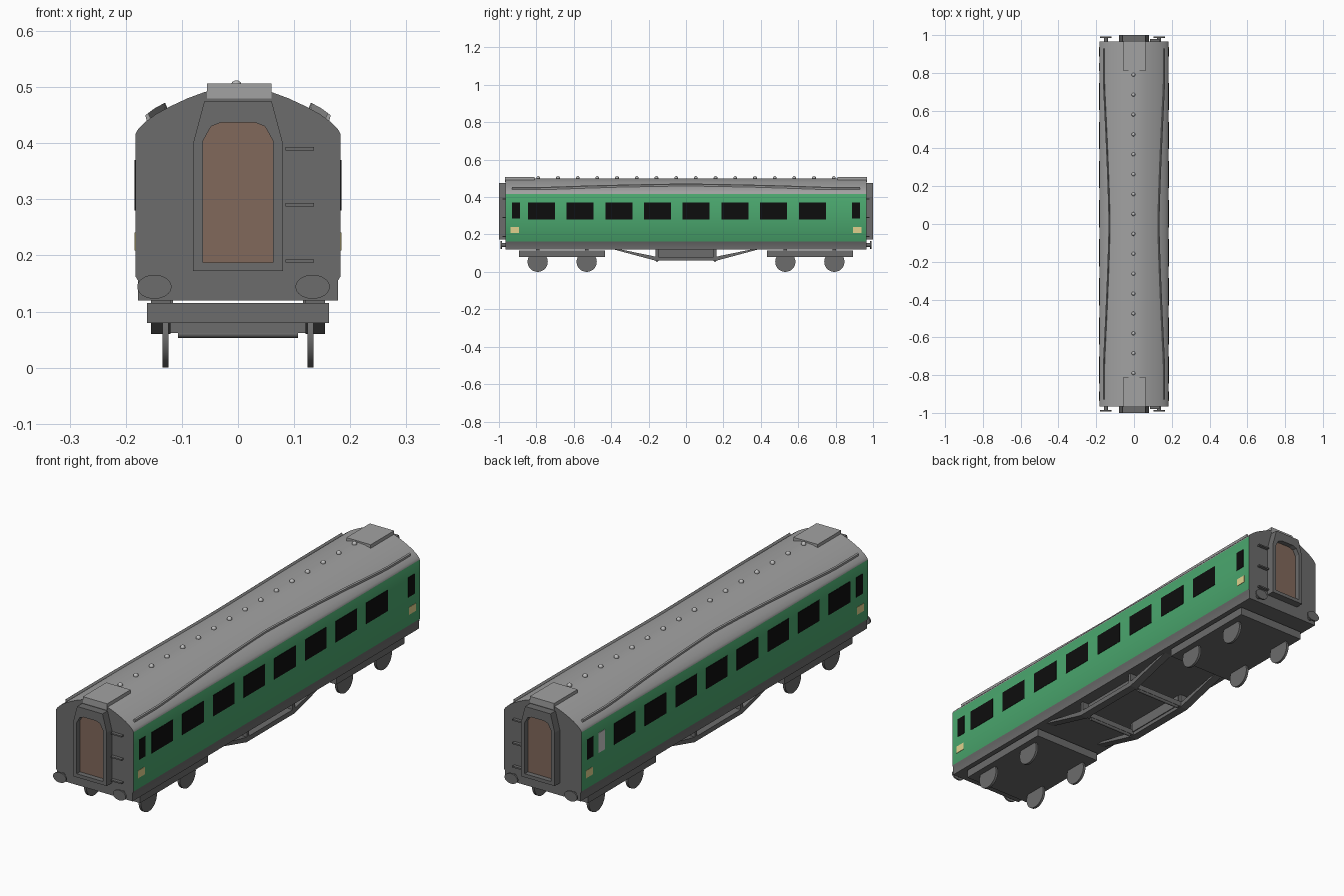
import bpy, bmesh, math
from mathutils import Vector, Matrix

if "Cube" in bpy.data.objects:
    bpy.data.objects.remove(bpy.data.objects["Cube"])


def material(name, r, g, b):
    m = bpy.data.materials.new(name)
    m.diffuse_color = (r, g, b, 1)
    m.use_nodes = True
    m.node_tree.nodes["Principled BSDF"].inputs["Base Color"].default_value = m.diffuse_color
    return m


GREEN = material("green_paint", .069, .385, .155)
ROOF = material("roof_grey", .36, .36, .36)
DARK = material("dark_grey", .15, .15, .15)
BLACK = material("window_black", .004, .004, .004)
CREAM = material("cream_panel", .75, .64, .27)
BROWN = material("brown_door", .22, .14, .105)
FROST = material("frosted_glass", .6, .6, .6)
VENT = material("vent_grey", .5, .5, .5)


def finish(name, bm, mats, smooth=None):
    bmesh.ops.recalc_face_normals(bm, faces=bm.faces)
    me = bpy.data.meshes.new(name)
    bm.to_mesh(me)
    bm.free()
    for m in mats:
        me.materials.append(m)
    ob = bpy.data.objects.new(name, me)
    bpy.context.collection.objects.link(ob)
    if smooth:
        bpy.ops.object.select_all(action='DESELECT')
        ob.select_set(True)
        bpy.context.view_layer.objects.active = ob
        bpy.ops.object.shade_smooth_by_angle(angle=math.radians(smooth))
    return ob


def box(name, x0, x1, y0, y1, z0, z1, mat):
    bm = bmesh.new()
    bmesh.ops.create_cube(bm, size=1)
    for v in bm.verts:
        v.co = Vector((x0 + (v.co.x + .5) * (x1 - x0), y0 + (v.co.y + .5) * (y1 - y0),
                       z0 + (v.co.z + .5) * (z1 - z0)))
    return finish(name, bm, [mat])


def prism(bm, pts, a, b, axis):
    # extrude a flat outline between a and b along x or y
    put = (lambda p, t: (t, p[0], p[1])) if axis == 'x' else (lambda p, t: (p[0], t, p[1]))
    lo = [bm.verts.new(put(p, a)) for p in pts]
    hi = [bm.verts.new(put(p, b)) for p in pts]
    bm.faces.new(lo)
    bm.faces.new(hi[::-1])
    n = len(pts)
    for i in range(n):
        bm.faces.new((lo[i], lo[(i + 1) % n], hi[(i + 1) % n], hi[i]))


def mirrored(half):
    return half + [(-x, z) for x, z in reversed(half) if x > 0]


def disc(name, centre, rad, depth, axis, mat, squash=1, seg=32):
    bm = bmesh.new()
    bmesh.ops.create_cone(bm, cap_ends=True, segments=seg, radius1=rad, radius2=rad, depth=depth)
    rot = Matrix.Rotation(math.pi / 2, 4, 'Y' if axis == 'x' else 'X')
    bmesh.ops.transform(bm, matrix=Matrix.Translation(centre) @ Matrix.Diagonal((1, 1, squash, 1)) @ rot,
                        verts=bm.verts)
    return finish(name, bm, [mat], 35)


# body shell: dark ends and sole bars, green sides, grey roof
ROOF_PTS = [(.183, .416), (.178, .425), (.165, .438), (.145, .4525), (.12, .466),
            (.09, .480), (.06, .491), (.03, .498), (0, .5)]
bm = bmesh.new()
prism(bm, mirrored([(.178, .12), (.178, .155), (.183, .163)] + ROOF_PTS), -.966, .966, 'y')
for f in bm.faces:
    z = f.calc_center_median().z
    if len(f.verts) > 4 or z < .162:
        f.material_index = 0
    else:
        f.material_index = 1 if z < .415 else 2
finish("coach_body", bm, [DARK, GREEN, ROOF], 35)


def roof_z(x):
    for (xa, za), (xb, zb) in zip(ROOF_PTS, ROOF_PTS[1:]):
        if xb <= x <= xa:
            return za + (zb - za) * (xa - x) / (xa - xb)


# curved rain strips on the roof
for s in (-1, 1):
    bm = bmesh.new()
    rings = []
    for i in range(25):
        y = -.93 + 1.86 * i / 24
        x = .127 + .03 * min(1, abs(y) / .75) ** 1.3
        z = roof_z(x)
        rings.append([bm.verts.new((s * (x + dx), y, z + dz))
                      for dx, dz in ((-.003, -.004), (.003, .010), (.008, .006), (.005, -.008))])
    for a, b in zip(rings, rings[1:]):
        for k in range(4):
            bm.faces.new((a[k], a[(k + 1) % 4], b[(k + 1) % 4], b[k]))
    bm.faces.new(rings[0])
    bm.faces.new(rings[-1])
    finish("rain_strip", bm, [ROOF])

# row of roof vents
for i in range(16):
    bm = bmesh.new()
    bmesh.ops.create_uvsphere(bm, u_segments=12, v_segments=8, radius=.01,
                              matrix=Matrix.Translation((-.003, -.79 + i * 1.58 / 15, .502)))
    finish("roof_vent", bm, [VENT], 60)

# windows and cream panels on both sides
for s in (-1, 1):
    def plate(name, y0, y1, z0, z1, mat):
        box(name, *sorted((s * .181, s * .1845)), y0, y1, z0, z1, mat)
    for i in range(8):
        y = -.845 + i * .2069
        plate("side_window", y, y + .144, .28, .37, BLACK)
    for e in (-1, 1):
        plate("door_window", *sorted((e * .887, e * .93)), .285, .37, BLACK)
        plate("cream_panel", *sorted((e * .892, e * .937)), .209, .241, CREAM)
plate = None
box("frosted_window", -.1845, -.181, .81, .853, .285, .37, FROST)

# both ends
for e in (-1, 1):
    def span(a, b):
        return sorted((e * a, e * b))
    # gangway frame ring
    outer = mirrored([(.08, .172), (.08, .40), (.06, .475), (.03, .475)])
    inner = mirrored([(.062, .187), (.062, .405), (.048, .430), (.03, .437)])
    bm = bmesh.new()
    loops = [[bm.verts.new((x, e * y, z)) for x, z in pts]
             for pts, y in ((outer, .96), (outer, 1), (inner, 1), (inner, .96))]
    n = len(outer)
    for a, b in zip(loops, loops[1:]):
        for i in range(n):
            bm.faces.new((a[i], a[(i + 1) % n], b[(i + 1) % n], b[i]))
    finish("gangway_frame", bm, [DARK])
    # end door
    bm = bmesh.new()
    prism(bm, inner, e * .96, e * .978, 'y')
    finish("end_door", bm, [BROWN])
    # roof box above the gangway
    box("roof_box", -.055, .06, *span(.81, .968), .48, .506, ROOF)
    # climbing rungs
    for z in (.39, .29, .19):
        box("end_rung", .085, .135, *span(.96, .98), z - .003, z + .003, DARK)
    # buffers
    for x in (-.149, .133):
        disc("buffer_shank", (x, e * .973, .144), .011, .03, 'y', DARK, seg=16)
        disc("buffer_head", (x, e * .988, .144), .0305, .007, 'y', DARK, .7)

    # bogie with two wheel pairs
    box("bogie_frame", -.162, .162, *span(.434, .892), .08, .115, DARK)
    for y in (.531, .793):
        for s in (-1, 1):
            disc("wheel", (s * .129, e * y, .054), .054, .011, 'x', DARK)
            box("bogie_spring", *sorted((s * .12, s * .155)), *span(y - .01, y + .01), .11, .125, DARK)

# truss under the floor
for s in (-1, 1):
    bm = bmesh.new()
    a, b = sorted((s * .12, s * .155))
    prism(bm, [(-.39, .121), (-.163, .06), (.163, .06), (.39, .121),
               (.355, .121), (.155, .08), (-.155, .08), (-.355, .121)], a, b, 'x')
    finish("truss_bar", bm, [DARK])
    for y in (-.155, .155):
        box("truss_post", a, b, y - .007, y + .007, .07, .122, DARK)
    box("truss_panel", *sorted((s * .116, s * .124)), -.15, .15, .075, .122, DARK)
# cross members between the trusses
for y in (-.155, .155):
    box("truss_cross_bar", -.125, .125, y - .008, y + .008, .062, .085, DARK)
    disc("cross_tube", (0, y, .060), .007, .213, 'x', DARK, seg=12)
